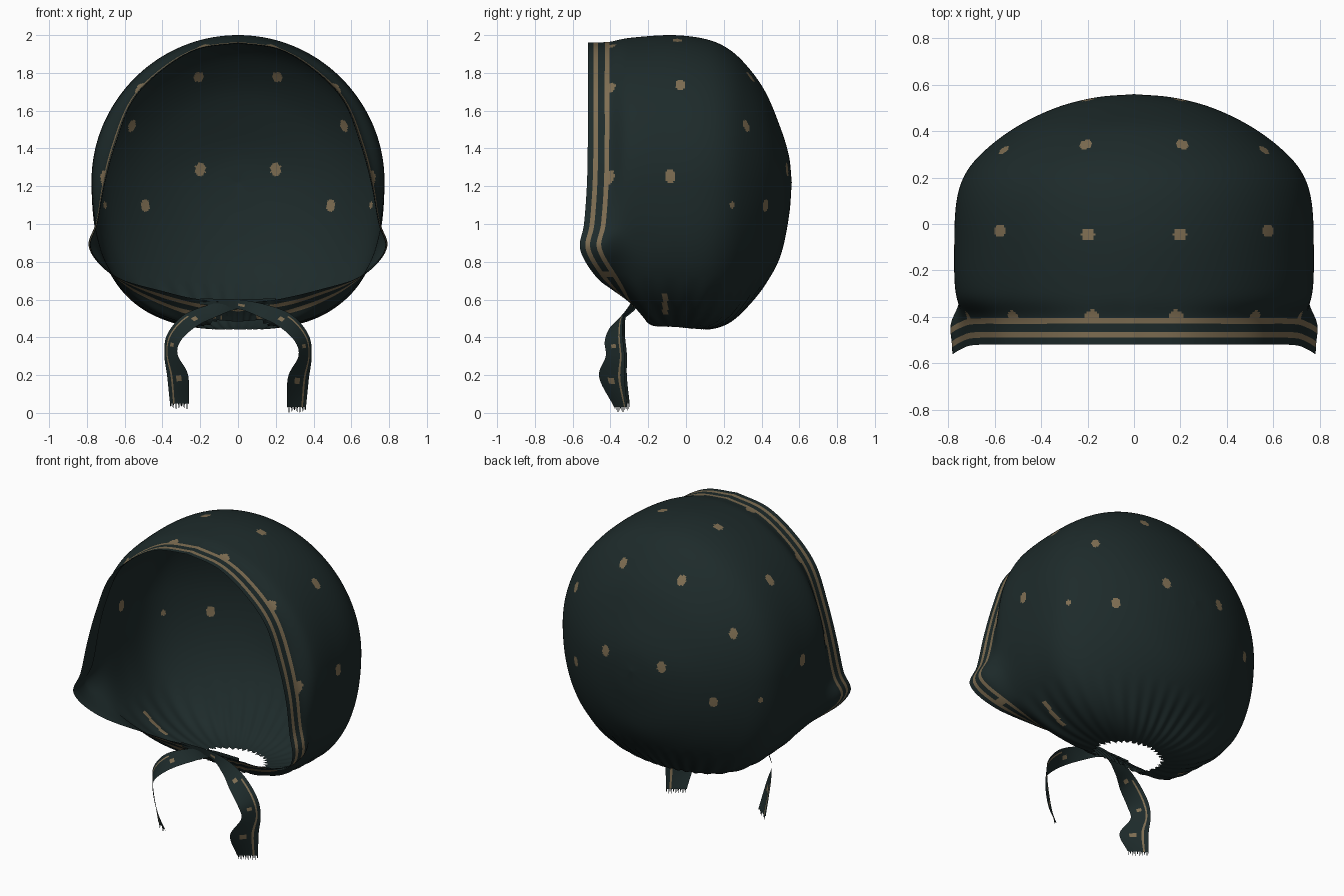
import bpy, bmesh, math
from mathutils import Vector

if "Cube" in bpy.data.objects:
    bpy.data.objects.remove(bpy.data.objects["Cube"], do_unlink=True)


def material(name, rgb):
    mat = bpy.data.materials.new(name)
    mat.use_nodes = True
    mat.diffuse_color = (*rgb, 1)
    mat.node_tree.nodes["Principled BSDF"].inputs["Base Color"].default_value = (*rgb, 1)
    return mat


CLOTH = material("dark teal cloth", (0.0125, 0.0235, 0.0235))
TAN = material("tan print", (0.21, 0.155, 0.085))


def spline(points, steps):
    """Smooth curve through the points."""
    pts = [Vector(p) for p in points]
    pts = [2 * pts[0] - pts[1]] + pts + [2 * pts[-1] - pts[-2]]
    out = []
    for a, b, c, d in zip(pts, pts[1:], pts[2:], pts[3:]):
        for k in range(steps):
            t = k / steps
            out.append(0.5 * (2 * b + (c - a) * t + (2 * a - 5 * b + 4 * c - d) * t ** 2
                              + (3 * b - a - 3 * c + d) * t ** 3))
    return out + [pts[-2]]


def resample(path, fixed, count):
    """Points at fixed distances from the start, then evenly to the end."""
    lengths = [0]
    for a, b in zip(path, path[1:]):
        lengths.append(lengths[-1] + (b - a).length)
    rest = lengths[-1] - fixed[-1]
    wanted = fixed + [fixed[-1] + rest * (k + 1) / count for k in range(count)]
    out, i = [], 0
    for w in wanted:
        while i < len(path) - 2 and lengths[i + 1] < w:
            i += 1
        t = (w - lengths[i]) / max(lengths[i + 1] - lengths[i], 1e-6)
        out.append(path[i].lerp(path[i + 1], min(t, 1)))
    return out


def finish(name, bm):
    mesh = bpy.data.meshes.new(name)
    bm.to_mesh(mesh)
    bm.free()
    obj = bpy.data.objects.new(name, mesh)
    bpy.context.collection.objects.link(obj)
    mesh.materials.append(CLOTH)
    mesh.materials.append(TAN)
    mesh.shade_smooth()


# Front edge of the hood, from the crown down to the chin
HALF_RIM = [(0, -.52, 1.96), (.22, -.52, 1.925), (.41, -.52, 1.81), (.56, -.52, 1.65),
            (.65, -.52, 1.42), (.71, -.525, 1.2), (.745, -.54, 1.0), (.775, -.56, .865),
            (.65, -.48, .725), (.4, -.38, .645), (.2, -.3, .6), (0, -.27, .58)]
# Body sections: y, half width, top, bottom, lower bulge
SECTIONS = [(-.08, .775, 2.0, .445, .08), (.1, .765, 1.98, .44, .08), (.22, .725, 1.93, .475, .06),
            (.32, .64, 1.84, .56, .04), (.42, .505, 1.7, .68, .02), (.5, .34, 1.51, .83, 0),
            (.545, .17, 1.36, 1.04, 0), (.56, 0, 1.22, 1.22, 0)]
MID = 1.22
STRIPES = [0, .03, .055, .09, .115]


def section_point(theta, y, width, top, bottom, bulge):
    c, s = math.cos(theta), math.sin(theta)
    grow = 1 + (bulge * math.sin(2 * theta) ** 2 if c < 0 else 0)
    height = top - MID if c > 0 else MID - bottom
    return Vector((width * s * grow, y, MID + height * c * grow))


def drape(p):
    """Flared cheeks, and pleats drawn in toward the neck."""
    flare = .035 * math.exp(-((p.y + .42) / .1) ** 2 - ((p.z - .86) / .11) ** 2)
    p.x += math.copysign(flare, p.x)
    if p.z < .72:
        phi = math.atan2(p.x, p.y + .05)
        push = .009 * math.sin(34 * phi) * (.72 - p.z) / .27
        p += Vector((p.x, p.y + .05, 0)).normalized() * push
    return p


# Hood: a sheet lofted from the front band to the back
half = spline(HALF_RIM, 24)
rim = half + [Vector((-p.x, p.y, p.z)) for p in half[-2:0:-1]]
bm = bmesh.new()
grid = []
for p in rim:
    theta = math.atan2(p.x, p.z - MID)
    front = section_point(theta, (p.y - .08) / 2, .768, 1.985, .46, .08)
    upper = min(1, max(0, (p.z - .8) / .3))
    band = p.lerp(front, .5).lerp(p + Vector((0, .115, 0)), .65 * upper)
    path = [p, band, front] + [section_point(theta, *s) for s in SECTIONS]
    line = resample(spline(path, 8), STRIPES, 150)
    grid.append([bm.verts.new(drape(q)) for q in line])
for col, nxt in zip(grid, grid[1:] + grid[:1]):
    for j in range(len(col) - 1):
        face = bm.faces.new((col[j], col[j + 1], nxt[j + 1], nxt[j]))
        face.material_index = int(j in (1, 3))
bmesh.ops.remove_doubles(bm, verts=bm.verts, dist=.0003)
bmesh.ops.recalc_face_normals(bm, faces=bm.faces)
back = max(bm.faces, key=lambda f: f.calc_center_median().y)
if back.normal.y < 0:
    bmesh.ops.reverse_faces(bm, faces=bm.faces)
bm.normal_update()

# Plain hem folded inside the front edge
hem = bmesh.new()
fold = [[hem.verts.new(v.co - v.normal * (.004 if j else 0)) for j, v in enumerate(col[:6])]
        for col in grid]
for col, nxt in zip(fold, fold[1:] + fold[:1]):
    for j in range(len(col) - 1):
        hem.faces.new((col[j], nxt[j], nxt[j + 1], col[j + 1]))
finish("front_hem", hem)

# Printed dots (position, radius), mirrored left and right
DOTS = [(.2, .54, 1.29, .029), (.49, .41, 1.1, .027), (.21, .35, 1.79, .028),
        (.57, .33, 1.53, .026), (.7, .24, 1.1, .014), (.2, -.04, 1.98, .029),
        (.59, -.03, 1.75, .029), (.77, -.08, 1.25, .029), (.18, -.4, 1.95, .03),
        (.53, -.405, 1.73, .03), (.74, -.415, 1.26, .03), (.68, -.4, .73, .025)]
centres = [(f, f.calc_center_median()) for f in bm.faces]
for x, y, z, radius in DOTS:
    d = Vector((x, y, z))
    d = min((c for f, c in centres), key=lambda c: (c - d).length_squared)
    for f, c in centres:
        q = Vector((abs(c.x), c.y, c.z)) - d
        if q.x ** 2 + q.y ** 2 + (q.z * .8) ** 2 < radius ** 2:
            f.material_index = 1
for f, c in centres:
    if abs(c.y + .11) < .014 and .52 < c.z < .63 and abs(c.x) > .3:
        f.material_index = 1

# Ragged neck opening underneath
hole = []
for f, c in centres:
    phi = math.atan2(c.x, c.y + .06)
    reach = math.hypot(c.x / .21, (c.y + .06) / .18)
    if c.z < .62 and reach < 1 + .05 * math.sin(34 * phi):
        hole.append(f)
bmesh.ops.delete(bm, geom=hole, context="FACES")
finish("hood", bm)

# Ribbon ties: two edge curves joined by a strip
OUTER = [(-.2, -.29, .605), (0, -.285, .60), (.16, -.30, .57), (.29, -.33, .515),
         (.375, -.335, .41), (.39, -.325, .30), (.375, -.325, .18), (.36, -.31, .03)]
INNER = [(-.2, -.285, .575), (0, -.28, .55), (.12, -.33, .505), (.22, -.40, .455),
         (.3, -.43, .38), (.32, -.425, .30), (.265, -.46, .19), (.26, -.38, .03)]
COLS = 12


def ribbon(name, side, lift, shift):
    bm = bmesh.new()
    rows = []
    for a, b in zip(spline(OUTER, 9), spline(INNER, 9)):
        row = []
        for k in range(COLS + 1):
            p = a.lerp(b, k / COLS)
            low = max(0, 1 - p.z / .55)
            p = Vector((side * p.x, p.y + shift, p.z + lift * low))
            row.append(bm.verts.new(p))
        rows.append(row)
    for r, (a, b) in enumerate(zip(rows, rows[1:])):
        for k in range(COLS):
            f = bm.faces.new((a[k], a[k + 1], b[k + 1], b[k]))
            dot = r % 15 in (9, 10) and 5 <= k <= 7
            f.material_index = int(k == 2 and r > 25 or dot)
    # Frayed end threads
    for a, b in zip(rows[-1], rows[-1][1:]):
        middle = bm.verts.new(a.co.lerp(b.co, .6))
        tip = bm.verts.new(a.co.lerp(b.co, .3) - Vector((0, 0, .03)))
        bm.faces.new((a, middle, tip))
    finish(name, bm)


ribbon("left_tie", 1, 0, 0)
ribbon("right_tie", -1, .02, .012)
